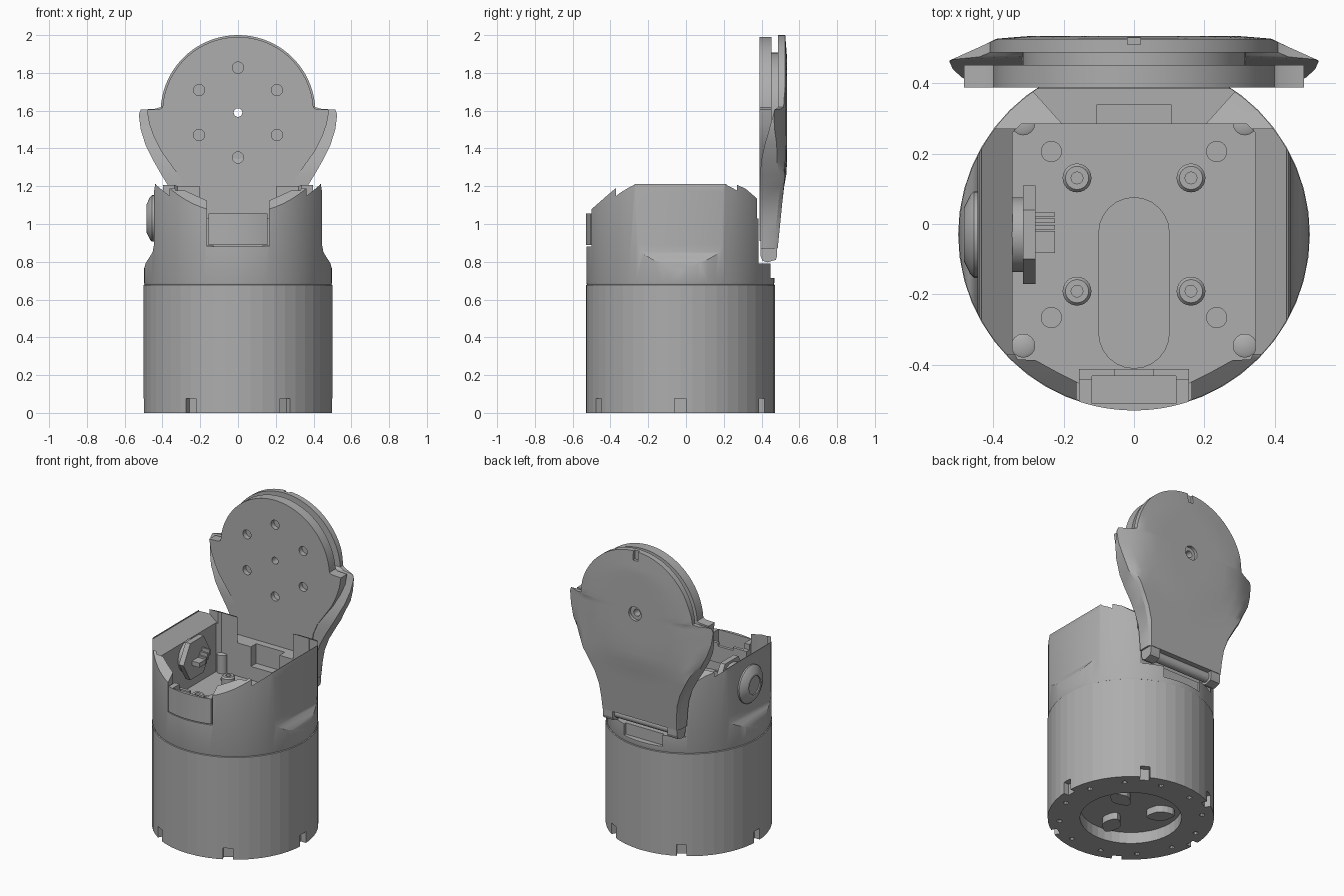
import bpy, bmesh, math
from math import sin, cos, pi, radians

if "Cube" in bpy.data.objects:
    bpy.data.objects.remove(bpy.data.objects["Cube"])

CY = -0.03  # axis of the round body
grey = bpy.data.materials.new("grey_plastic")
grey.diffuse_color = (0.42, 0.42, 0.42, 1)
grey.use_nodes = True
grey.node_tree.nodes["Principled BSDF"].inputs["Base Color"].default_value = grey.diffuse_color


def add(name, bm):
    bmesh.ops.recalc_face_normals(bm, faces=bm.faces)
    me = bpy.data.meshes.new(name)
    bm.to_mesh(me)
    bm.free()
    me.materials.append(grey)
    ob = bpy.data.objects.new(name, me)
    bpy.context.collection.objects.link(ob)
    return ob


def loft(name, rings):
    bm = bmesh.new()
    vs = [[bm.verts.new(p) for p in r] for r in rings]
    n = len(vs[0])
    for a, b in zip(vs, vs[1:]):
        for i in range(n):
            bm.faces.new((a[i], a[(i + 1) % n], b[(i + 1) % n], b[i]))
    bm.faces.new(vs[0])
    bm.faces.new(vs[-1])
    return add(name, bm)


def place(axis, u, v, w):
    return {'x': (w, u, v), 'y': (u, w, v), 'z': (u, v, w)}[axis]


def prism(name, pts, axis, a, b):
    return loft(name, [[place(axis, u, v, w) for u, v in pts] for w in (a, b)])


def circle(u, v, r, n=24, start=0.0):
    return [(u + r * cos(start + 2 * pi * i / n), v + r * sin(start + 2 * pi * i / n)) for i in range(n)]


def disc(name, u, v, axis, steps, n=24):
    """stack of (radius, position) rings along an axis"""
    return loft(name, [[place(axis, p, q, w) for p, q in circle(u, v, r, n)] for r, w in steps])


def box(name, x0, x1, y0, y1, z0, z1):
    return prism(name, [(x0, y0), (x1, y0), (x1, y1), (x0, y1)], 'z', z0, z1)


def mirrored(half):
    return half + [(-u, v) for u, v in reversed(half) if abs(u) > 1e-6]


def cut(ob, *cutters):
    for c in cutters:
        m = ob.modifiers.new("cut", 'BOOLEAN')
        m.operation, m.solver, m.object = 'DIFFERENCE', 'EXACT', c
        me = bpy.data.meshes.new_from_object(ob.evaluated_get(bpy.context.evaluated_depsgraph_get()))
        ob.modifiers.clear()
        ob.data = me
        bpy.data.objects.remove(c)


def smooth(ob, angle=30):
    bpy.ops.object.select_all(action='DESELECT')
    ob.select_set(True)
    bpy.context.view_layer.objects.active = ob
    bpy.ops.object.shade_smooth_by_angle(angle=radians(angle))


# Base drum with rim notches, underside recess and screw holes
base = disc("base_drum", 0, CY, 'z', [(0.5, 0), (0.5, 0.677), (0.494, 0.68), (0.494, 0.69)], 48)
cut(base, disc("c", 0, CY, 'z', [(0.305, -0.1), (0.305, 0.075)], 40))
for k in range(6):
    a = k * pi / 3
    pts = [(0.462, -0.03), (0.6, -0.03), (0.6, 0.03), (0.462, 0.03)]
    cut(base, prism("c", [(u * cos(a) - v * sin(a), CY + u * sin(a) + v * cos(a)) for u, v in pts], 'z', -0.1, 0.075))
for k in range(12):
    a = (k + 0.5) * pi / 6
    cut(base, disc("c", 0.43 * cos(a), CY + 0.43 * sin(a), 'z', [(0.016, -0.1), (0.016, 0.03)], 10))
smooth(base, 5)
for k in range(3):
    a = radians(30 + 120 * k)
    foot = [(0.18 + 0.075 * cos(t) * (1 - 0.25 * sin(2 * t)), 0.055 * sin(t)) for t in [i * pi / 8 for i in range(16)]]
    prism(f"underside_pad_{k}", [(u * cos(a) - v * sin(a), CY + u * sin(a) + v * cos(a)) for u, v in foot], 'z', 0.03, 0.08)

# Upper housing: cylinder with flat sides, dipped rim and open cavity
house = disc("upper_housing", 0, CY, 'z', [(0.495, 0.68), (0.498, 0.69), (0.498, 1.213)], 64)
for s in (1, -1):
    flank = [(0.436, 1.3), (0.438, 1.213), (0.445, 1.17), (0.445, 0.89), (0.452, 0.852), (0.468, 0.825),
             (0.488, 0.795), (0.497, 0.765), (0.51, 0.74), (0.6, 0.74), (0.6, 1.3)]
    cut(house, prism("c", [(s * u, v) for u, v in flank], 'y', -0.8, 0.8))
    slope = [(0.24, 1.23), (0.25, 1.213), (0.30, 1.207), (0.345, 1.187), (0.40, 1.14), (0.505, 1.048),
             (0.7, 1.03), (0.7, 1.3), (0.24, 1.3)]
    cut(house, prism("c", [(CY + s * u, v) for u, v in slope], 'x', -0.8, 0.8))
FLOOR = 0.81
cavity = mirrored([(0, 0.285), (0.32, 0.285), (0.345, 0.26), (0.345, -0.36), (0.33, -0.385), (0.28, -0.387),
                   (0.22, -0.42), (0.15, -0.455), (0, -0.47)])
cut(house, prism("c", cavity, 'z', FLOOR, 1.5))
cut(house, prism("c", mirrored([(0, 1.3), (0.434, 1.3), (0.434, 1.207), (0.34, 1.13), (0, 1.13)]), 'y', -0.37, 0.27))
# rear ledge, lock pocket, hinge seat and rear slot
cut(house, prism("c", mirrored([(0, 0.6), (0.29, 0.6), (0.29, 0.38), (0.2, 0.28), (0, 0.28)]), 'z', 1.03, 1.5))
cut(house, box("c", -0.105, 0.105, 0.27, 0.34, 0.9, 1.5))
cut(house, box("c", -0.4, 0.4, 0.385, 0.7, 0.79, 1.5))
cut(house, box("c", -0.14, 0.14, 0.43, 0.7, 0.715, 1.0))
# slot in the floor
slot = [(0.1 * cos(t), -0.025 + 0.1 * sin(t)) for t in [i * pi / 12 for i in range(13)]]
slot += [(0.1 * cos(t), -0.31 + 0.1 * sin(t)) for t in [pi + i * pi / 12 for i in range(13)]]
cut(house, prism("c", slot, 'z', 0.73, 0.9))
# seat for the front latch
cut(house, box("c", -0.163, 0.163, -0.7, -0.44, 0.882, 1.5))
smooth(house)

# Front latch panel with a pocket
arc = [(x, CY - math.sqrt(0.5 ** 2 - x * x)) for x in [-0.156 + 0.026 * i for i in range(13)]]
latch = prism("front_latch", arc + [(0.156, -0.412), (-0.156, -0.412)], 'z', 0.889, 1.056)
cut(latch, box("c", -0.12, 0.12, -0.51, -0.432, 0.92, 1.5), box("c", -0.055, 0.055, -0.46, -0.3, 1.0, 1.5))
cut(latch, box("c", -0.2, 0.2, -0.44, -0.3, 1.02, 1.5))
smooth(latch)

# Bosses, floor studs and corner screw columns
for sx in (-1, 1):
    for k, sy in enumerate((-1, 1)):
        tag = f"{'left' if sx < 0 else 'right'}_{k}"
        boss = disc("boss_" + tag, sx * 0.162, CY + sy * 0.161, 'z', [(0.041, FLOOR - .01), (0.041, 0.875), (0.033, 0.885)])
        cut(boss, disc("c", sx * 0.162, CY + sy * 0.161, 'z', [(0.017, 0.83), (0.017, 1)], 12))
        smooth(boss)
        smooth(disc("stud_" + tag, sx * 0.235, CY + sy * 0.236, 'z', [(0.03, FLOOR - .01), (0.03, FLOOR + 0.006)]))
        smooth(disc("screw_column_" + tag, sx * 0.315, CY + sy * 0.316, 'z', [(0.034, FLOOR - .01), (0.034, 0.93), (0.025, 0.935)], 16))

# Side button, with its nut and pins inside
button = disc("side_button", CY, 1.03, 'x', [(0.123, -0.43), (0.123, -0.455), (0.112, -0.466), (0.075, -0.484)], 32)
cut(button, disc("c", CY, 1.03, 'x', [(0.06, -0.6), (0.06, -0.476)], 24))
smooth(button, 20)
smooth(disc("button_collar", CY, 1.03, 'x', [(0.106, -0.36), (0.106, -0.31)]))
prism("button_nut", circle(CY, 1.03, 0.14, 6), 'x', -0.315, -0.28)
box("pin_block", -0.285, -0.225, -0.083, -0.02, 1.0, 1.03)
for i in range(3):
    box(f"pin_{i}", -0.285, -0.225, -0.015 + 0.018 * i, -0.003 + 0.018 * i, 1.0 + 0.02 * i, 1.04 + 0.02 * i)

# Lid: inner plate
arc = [(0.4 * sin(t), 1.59 + 0.4 * cos(t)) for t in [i * radians(86) / 24 for i in range(25)]]
plate = prism("lid_inner_plate", mirrored(arc + [
    (0.415, 1.608), (0.483, 1.605), (0.47, 1.53), (0.445, 1.46), (0.41, 1.39), (0.36, 1.32), (0.31, 1.25),
    (0.28, 1.18), (0.268, 1.1), (0.268, 0.91)]), 'y', 0.388, 0.452)
for k in range(6):
    a = k * pi / 3 + pi / 6
    cut(plate, disc("c", 0.238 * cos(a), 1.59 + 0.238 * sin(a), 'y', [(0.03, 0.3), (0.03, 0.42)], 16))
spacer = disc("lid_spacer", 0, 1.59, 'y', [(0.318, 0.44), (0.318, 0.5)], 48)

# Lid: outer cover lofted row by row (height, half width, front y)
rows = [(1.59 + 0.41 * cos(t), 0.41 * sin(t), 0.488) for t in [radians(2 + 84 * i / 20) for i in range(21)]]
rows += [(1.61, 0.44, 0.475), (1.605, 0.515, 0.468), (1.58, 0.525, 0.462), (1.5, 0.515, 0.44), (1.42, 0.49, 0.417),
         (1.33, 0.445, 0.397), (1.26, 0.405, 0.394), (1.2, 0.368, 0.394), (1.12, 0.325, 0.394), (1.04, 0.298, 0.394),
         (0.95, 0.287, 0.394), (0.87, 0.283, 0.394)]
cols = [-1, -0.96, -0.85, -0.7, -0.5, -0.25, 0, 0.25, 0.5, 0.7, 0.85, 0.96, 1]


def back_y(x, z, f):
    y = 0.535 - max(0, 1.27 - z) * 0.1 - 0.45 * max(0, abs(x) - 0.39)
    y -= 0.08 * min(0.12, max(0, math.hypot(x, z - 1.59) - 0.29))
    if z < 1.4 and abs(f) == 1:
        y -= 0.02
    return y


rings = []
for z, w, yf in rows:
    rings.append([(f * w, back_y(f * w, z, f), z) for f in cols] +
                 [(f * w, min(0.488, yf + (0.0 if z < 1.3 else 0.02 * (1 - abs(f)))), z) for f in reversed(cols)])
cover = loft("lid_outer_cover", rings)
cut(cover, disc("c", 0, 1.59, 'y', [(0.046, 0.515), (0.046, 0.7)], 24))
cut(cover, box("c", -0.018, 0.018, 0.51, 0.7, 1.94, 2.1))
for part in (plate, spacer, cover):
    cut(part, disc("c", 0, 1.59, 'y', [(0.023, 0.2), (0.023, 0.8)], 16))
    smooth(part)

# Hinge lugs and barrel
for s, side in ((-1, "left"), (1, "right")):
    x0, x1 = sorted((s * 0.2, s * 0.272))
    lug = [(0.395, 0.92), (0.395, 0.83), (0.405, 0.805), (0.43, 0.797), (0.475, 0.81), (0.482, 0.83), (0.482, 0.92)]
    prism(f"hinge_lug_{side}", lug, 'x', x0, x1)
smooth(disc("hinge_barrel", 0.432, 0.845, 'x', [(0.032, -0.22), (0.032, 0.22)], 20))
